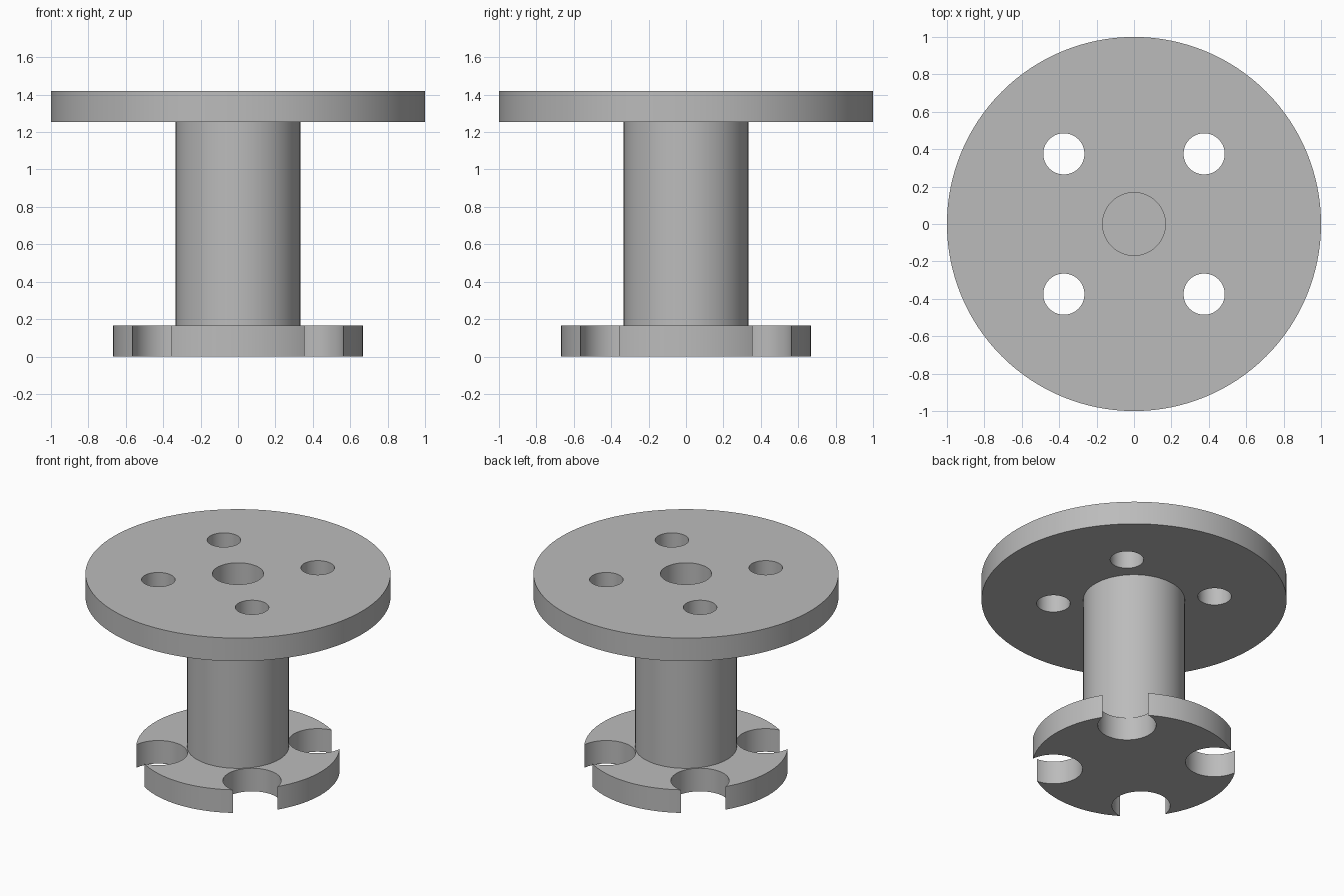
import bpy
import math

cube = bpy.data.objects.get("Cube")
if cube:
    bpy.data.objects.remove(cube, do_unlink=True)

# Overall heights and the shared hole spacing
FLANGE = 0.167
TOP = 1.42
HOLE = 0.375

grey = bpy.data.materials.new("plain grey")
grey.use_nodes = True
colour = (0.5, 0.5, 0.5, 1)
grey.diffuse_color = colour
grey.node_tree.nodes["Principled BSDF"].inputs["Base Color"].default_value = colour


def cylinder(name, radius, bottom, top, x=0, y=0, sides=128):
    bpy.ops.mesh.primitive_cylinder_add(
        vertices=sides, radius=radius, depth=top - bottom,
        location=(x, y, (top + bottom) / 2))
    obj = bpy.context.object
    obj.name = name
    obj.data.materials.append(grey)
    return obj


def drill(part, radius, x=0, y=0):
    """Cut a round hole right through a part."""
    cutter = cylinder("cutter", radius, -0.2, TOP + 0.2, x, y, 64)
    cutter.hide_render = True
    mod = part.modifiers.new("hole", 'BOOLEAN')
    mod.operation = 'DIFFERENCE'
    mod.solver = 'EXACT'
    mod.object = cutter
    bpy.context.view_layer.objects.active = part
    bpy.ops.object.modifier_apply(modifier=mod.name)
    bpy.data.objects.remove(cutter, do_unlink=True)


# Main parts
base_flange = cylinder("base_flange", 0.667, 0, FLANGE)
shaft = cylinder("shaft", 0.333, FLANGE, TOP - FLANGE)
top_flange = cylinder("top_flange", 1.0, TOP - FLANGE, TOP)

# Central bore, closed at the bottom by the base flange
for part in (shaft, top_flange):
    drill(part, 0.168)

# Bolt holes above, open-sided notches below
for sx in (-1, 1):
    for sy in (-1, 1):
        drill(top_flange, 0.11, sx * HOLE, sy * HOLE)
        drill(base_flange, 0.191, sx * HOLE, sy * HOLE)

# Smooth round walls, crisp rims
for part in (base_flange, shaft, top_flange):
    bpy.ops.object.select_all(action='DESELECT')
    part.select_set(True)
    bpy.context.view_layer.objects.active = part
    bpy.ops.object.shade_smooth_by_angle(angle=math.radians(30))
